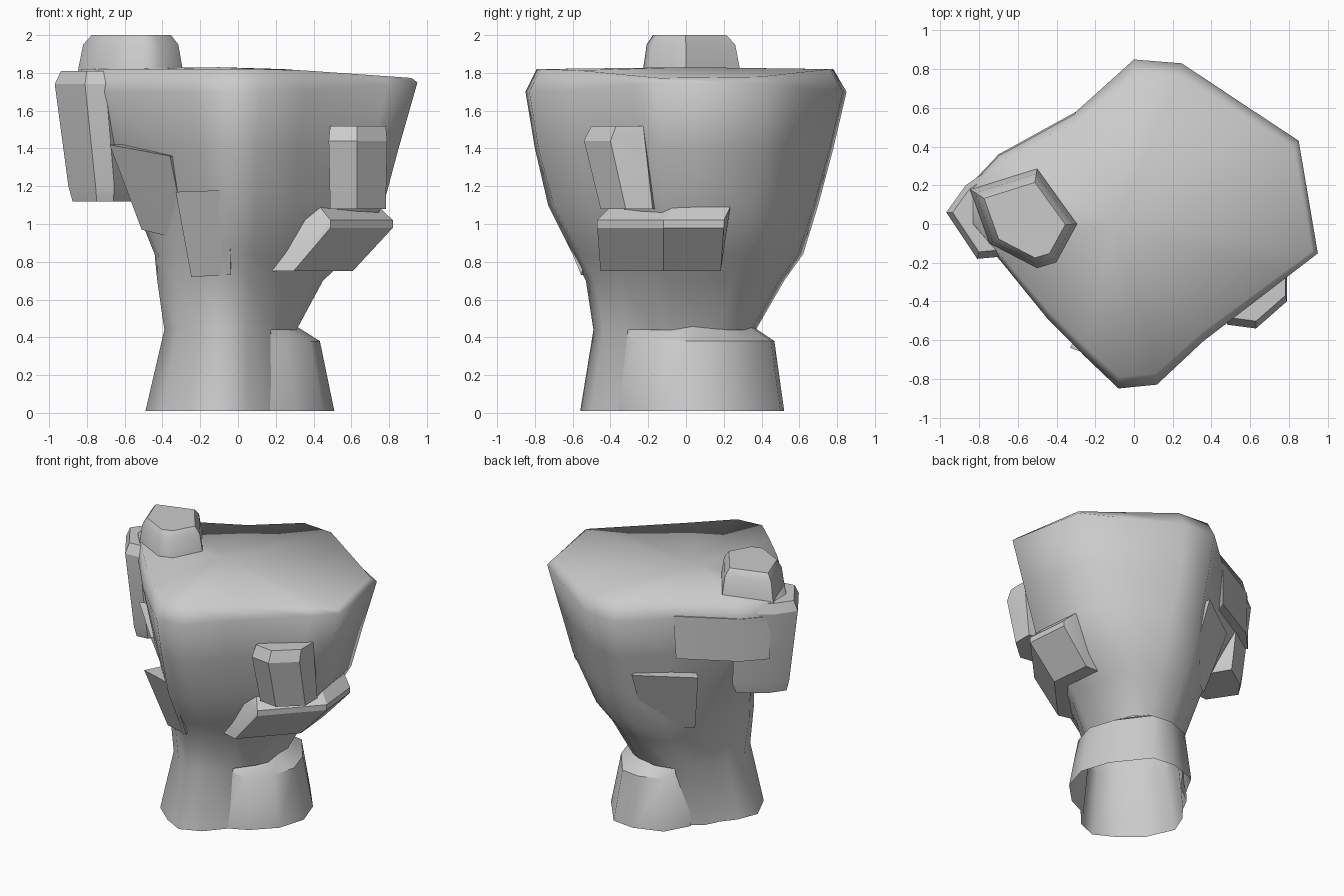
import bpy, bmesh, math
from mathutils import Vector

if "Cube" in bpy.data.objects:
    bpy.data.objects.remove(bpy.data.objects["Cube"])

stone = bpy.data.materials.new("grey stone")
stone.use_nodes = True
GREY = (0.6, 0.6, 0.6, 1)
stone.diffuse_color = GREY
stone.node_tree.nodes["Principled BSDF"].inputs["Base Color"].default_value = GREY


def finish(bm, name, angle):
    bmesh.ops.recalc_face_normals(bm, faces=bm.faces)
    mesh = bpy.data.meshes.new(name)
    bm.to_mesh(mesh)
    bm.free()
    mesh.materials.append(stone)
    obj = bpy.data.objects.new(name, mesh)
    bpy.context.collection.objects.link(obj)
    bpy.ops.object.select_all(action='DESELECT')
    obj.select_set(True)
    bpy.context.view_layer.objects.active = obj
    bpy.ops.object.shade_smooth_by_angle(angle=math.radians(angle))


def hull(name, points, angle):
    """Convex chunk of rock around a few corner points."""
    bm = bmesh.new()
    for p in points:
        bm.verts.new(p)
    out = bmesh.ops.convex_hull(bm, input=bm.verts)
    junk = {v for v in out["geom_interior"] + out["geom_unused"]
            if isinstance(v, bmesh.types.BMVert)}
    bmesh.ops.delete(bm, geom=list(junk), context='VERTS')
    finish(bm, name, angle)


def chunk(name, plan, layers, angle):
    """Stack a plan outline in layers of (height, scale, x shift, y shift)."""
    plan = [Vector(p) for p in plan]
    middle = sum(plan, Vector((0, 0))) / len(plan)
    points = []
    for z, scale, dx, dy in layers:
        for p in plan:
            q = middle + (p - middle) * scale
            points.append((q.x + dx, q.y + dy, z))
    hull(name, points, angle)


def step(name, start, end, drop=0.45):
    """Small shelf between two tips whose lower end sinks into the pillar."""
    points = []
    for x, y, z in (start, end):
        points += [(x, y, z), (x * .75, y * .75, z - drop), (x * .6, y * .6, z)]
    hull(name, points, 40)


# Pillar: each pair is a rim corner and the hem corner below it
corners = [
    ((0, .85), (0, .32)), ((.25, .83), (.15, .3)), ((.6, .6), (.25, .25)),
    ((.86, .43), (.3, .15)), ((.96, -.15), (.32, -.1)), ((.8, -.27), (.28, -.2)),
    ((.36, -.6), (.18, -.35)), ((.12, -.82), (.05, -.5)),
    ((-.08, -.84), (-.1, -.56)), ((-.25, -.68), (-.25, -.48)),
    ((-.45, -.48), (-.4, -.35)), ((-.68, -.2), (-.49, -.15)),
    ((-.85, 0), (-.43, 0)), ((-.85, .2), (-.35, .1)),
    ((-.7, .36), (-.3, .2)), ((-.3, .58), (-.18, .29))]


def unit(point, left, right, front, back):
    x, y = point
    return Vector((x / (right if x > 0 else left), y / (back if y > 0 else front)))


# height, left, right, front, back extents, share of rim shape
levels = [(.01, .49, .32, .56, .32, 0), (.44, .39, .31, .49, .37, 0),
          (.7, .45, .45, .53, .52, .25), (.84, .47, .6, .6, .62, .5),
          (1.1, .56, .77, .73, .7, .8), (1.4, .75, .85, .8, .78, 1),
          (1.7, .85, .95, .85, .85, 1), (1.82, .83, .92, .79, .78, 1)]

bm = bmesh.new()
rings = []
for z, left, right, front, back, share in levels:
    ring = []
    for high, low in corners:
        p = unit(low, .49, .32, .56, .32).lerp(unit(high, .85, .96, .84, .85), share)
        x = p.x * (right if p.x > 0 else left)
        y = p.y * (back if p.y > 0 else front)
        # The rim leans down towards the right while its bevel thins out
        lean = .07 * max(0, x - .25) if z > 1.6 else 0
        ring.append(bm.verts.new((x, y, z - lean if z > 1.8 else z + lean)))
    rings.append(ring)
n = len(corners)
for level, (a, b) in enumerate(zip(rings, rings[1:])):
    for i in range(n):
        j = (i + 1) % n
        behind_foot = level == 0 and (i < 6 or j == 0)
        if not behind_foot:
            bm.faces.new((a[i], a[j], b[j], b[i]))
peak = bm.verts.new((-.1, 0, 1.83))
for i in range(n):
    bm.faces.new((rings[-1][i], rings[-1][(i + 1) % n], peak))
finish(bm, "pillar", 80)

# Stepped foot: an open shell wrapping the right and back of the neck
foot = [(.13, -.38), (.3, -.3), (.45, -.15), (.51, .05), (.44, .26),
        (.25, .5), (.08, .52), (-.13, .45), (-.23, .27)]
bm = bmesh.new()
shell = []
for x, y in foot:
    top = .44 if (x, y) == foot[0] else .38
    shell.append([bm.verts.new(p) for p in (
        (x, y, .01), (x * .85, y * .9, top), (x * .6, y * .67, .46))])
for a, b in zip(shell, shell[1:]):
    for k in range(2):
        bm.faces.new((a[k], b[k], b[k + 1], a[k + 1]))
finish(bm, "foot", 45)

# Knob on the top
chunk("top_knob", [(-.85, .18), (-.5, .29), (-.29, 0), (-.4, -.2), (-.5, -.23),
                   (-.75, -.1)],
      [(1.8, 1, 0, 0), (1.95, .9, 0, 0), (2, .75, 0, 0)], 50)

# Slab hanging off the left side, and the bulge of rock behind it
chunk("side_slab", [(-.97, .06), (-.87, .2), (-.65, .35), (-.5, .1),
                    (-.7, -.17), (-.81, -.18)],
      [(1.12, .8, .05, 0), (1.2, .9, .05, 0), (1.74, 1, 0, 0), (1.81, .85, 0, 0)], 25)
chunk("back_bulge", [(-.3, .58), (-.7, .36), (-.85, .2), (-.5, .1)],
      [(1.4, .95, 0, 0), (1.72, 1, 0, 0)], 40)

# Upright block on the front right
chunk("front_block", [(.48, -.52), (.63, -.54), (.79, -.4), (.79, -.25), (.5, -.2)],
      [(1.08, .95, 0, .08), (1.44, 1, 0, 0), (1.52, .95, 0, .03)], 25)

# Jutting ledge below it
chunk("ledge", [(.49, -.47), (.82, -.12), (.79, .2), (.4, .2), (.3, -.42)],
      [(.75, .95, -.2, 0), (.98, 1, 0, 0), (1.02, 1, 0, 0), (1.09, .95, -.06, .05)], 30)

# Small shelves on the face of the pillar
step("front_step", (-.33, -.64, 1.17), (-.05, -.74, 1.18))
step("left_step", (-.68, -.2, 1.42), (-.36, -.52, 1.36))
step("back_step", (-.06, .73, 1.27), (-.43, .47, 1.25))
